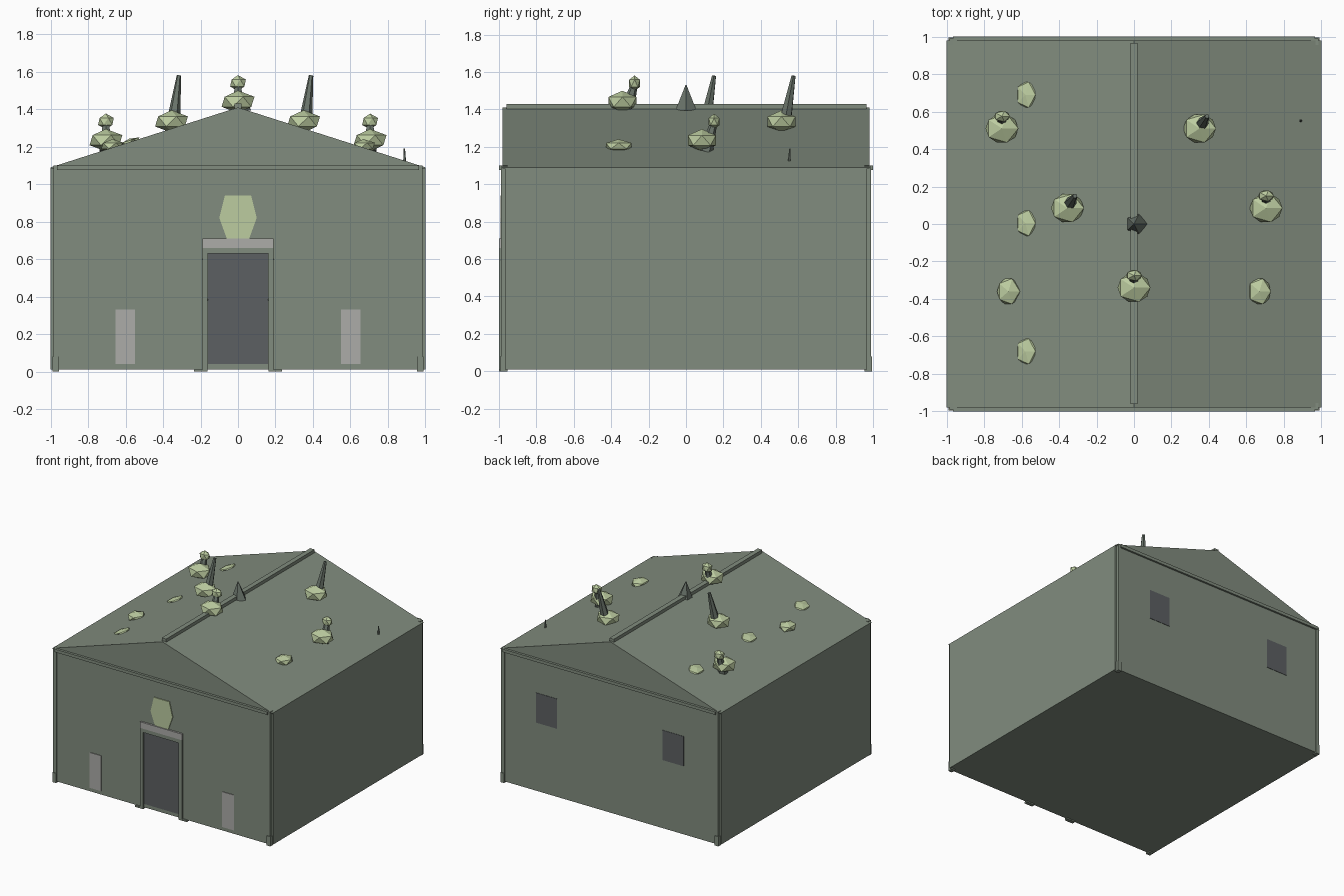
import bpy, bmesh, math
from mathutils import Vector

if "Cube" in bpy.data.objects:
    bpy.data.objects.remove(bpy.data.objects["Cube"])


def material(name, r, g, b):
    lin = [((c / 255 + 0.055) / 1.055) ** 2.4 for c in (r, g, b)]
    m = bpy.data.materials.new(name)
    m.diffuse_color = (*lin, 1)
    m.use_nodes = True
    m.node_tree.nodes["Principled BSDF"].inputs["Base Color"].default_value = m.diffuse_color
    return m


STONE = material("grey green stone", 129, 140, 126)
MOSS = material("pale moss", 188, 204, 160)
DARK = material("dark slate", 92, 96, 98)
PALE = material("pale grey stone", 172, 172, 168)
THORN = material("thorn green", 106, 116, 107)


def finish(name, bm, mat):
    bmesh.ops.recalc_face_normals(bm, faces=bm.faces)
    me = bpy.data.meshes.new(name)
    bm.to_mesh(me)
    bm.free()
    me.materials.append(mat)
    ob = bpy.data.objects.new(name, me)
    bpy.context.collection.objects.link(ob)
    return ob


def box(name, x0, x1, y0, y1, z0, z1, mat):
    bm = bmesh.new()
    bmesh.ops.create_cube(bm, size=1)
    for v in bm.verts:
        v.co = ((x0 + x1) / 2 + v.co.x * (x1 - x0),
                (y0 + y1) / 2 + v.co.y * (y1 - y0),
                (z0 + z1) / 2 + v.co.z * (z1 - z0))
    return finish(name, bm, mat)


def prism(name, profile, y0, y1, mat):
    """Extrude an (x, z) outline along y."""
    bm = bmesh.new()
    face = bm.faces.new([bm.verts.new((x, y0, z)) for x, z in profile])
    out = bmesh.ops.extrude_face_region(bm, geom=[face])["geom"]
    bmesh.ops.translate(bm, vec=(0, y1 - y0, 0),
                        verts=[g for g in out if isinstance(g, bmesh.types.BMVert)])
    return finish(name, bm, mat)


def blob(name, loc, size):
    bm = bmesh.new()
    bmesh.ops.create_icosphere(bm, subdivisions=1, radius=1)
    ob = finish(name, bm, MOSS)
    ob.location, ob.scale = loc, size
    return ob


def cone(name, a, b, r0, r1, mat=THORN, sides=6):
    a, b = Vector(a), Vector(b)
    bm = bmesh.new()
    bmesh.ops.create_cone(bm, cap_ends=True, segments=sides,
                          radius1=r0, radius2=r1, depth=(b - a).length)
    ob = finish(name, bm, mat)
    ob.location = (a + b) / 2
    ob.rotation_mode = 'QUATERNION'
    ob.rotation_quaternion = (b - a).to_track_quat('Z', 'Y')
    return ob


def roof_z(x):
    return 1.41 - 0.32 * abs(x)


# Walls and gabled roof
box("side_walls", -1, 1, -0.968, 0.968, 0.01, 1.09, STONE)
box("end_walls", -0.965, 0.965, -0.985, 0.985, 0.01, 1.09, STONE)
prism("gable_roof", [(-1, 1.085), (1, 1.085), (1, 1.09), (0, 1.41), (-1, 1.09)],
      -0.98, 0.98, STONE)
box("ridge_beam", -0.02, 0.02, -0.96, 0.965, 1.39, 1.43, STONE)

# Corner posts with feet, and eave beams at both ends
for s in (-1, 1):
    for t in (-1, 1):
        xs, ys = sorted((s * 0.955, s * 0.985)), sorted((t * 0.955, t * 0.99))
        box("corner_post", *xs, *ys, 0.01, 1.10, STONE)
        xs, ys = sorted((s * 0.955, s * 0.99)), sorted((t * 0.955, t * 0.995))
        box("post_foot", *xs, *ys, 0.0, 0.08, STONE)
    ys = sorted((s * 0.96, s * 1.0))
    box("eave_beam", -0.965, 0.965, *ys, 1.075, 1.10, STONE)

# Doorway
box("door", -0.16, 0.16, -0.99, -0.97, 0.04, 0.63, DARK)
box("door_header", -0.19, 0.19, -1.0, -0.97, 0.63, 0.66, STONE)
box("lintel", -0.19, 0.19, -1.0, -0.97, 0.66, 0.71, PALE)
for s in (-1, 1):
    box("door_post", *sorted((s * 0.162, s * 0.19)), -1.0, -0.97, 0.0, 0.65, STONE)
    box("door_post_foot", *sorted((s * 0.165, s * 0.235)), -1.0, -0.97, 0.0, 0.012, STONE)
    cone("door_vine", (s * 0.185, -0.993, 0.6), (s * 0.165, -0.993, 0.38), 0.006, 0.004)
    # Pale wall slabs in front, dark windows at the back
    box("wall_slab", *sorted((s * 0.55, s * 0.655)), -0.99, -0.98, 0.04, 0.33, PALE)
    box("back_window", *sorted((s * 0.48, s * 0.67)), 0.98, 0.988, 0.57, 0.815, DARK)

# Six-sided moss emblem over the door
prism("door_emblem", [(-0.06, 0.71), (0.06, 0.71), (0.1, 0.82), (0.07, 0.94),
                      (-0.07, 0.94), (-0.1, 0.82)], -0.992, -0.984, MOSS)

# Large moss clumps, each with a bud or a tall thorn
for x, y, tall in ((-0.705, 0.51, 0), (0.35, 0.51, 1), (-0.355, 0.085, 1),
                   (0.705, 0.085, 0), (0, -0.34, 0)):
    z = 1.235 if abs(x) > 0.5 else (1.335 if abs(x) > 0.2 else 1.44)
    blob("moss_clump", (x, y, z), (0.098, 0.088, 0.06))
    if tall:
        cone("tall_thorn", (x + 0.01, y + 0.02, z), (x + 0.04, y + 0.065, z + 0.245),
             0.036, 0.012)
    else:
        cone("bud_stem", (x, y + 0.02, z - 0.06), (x, y + 0.06, z + 0.08), 0.04, 0.02)
        blob("moss_bud", (x, y + 0.065, z + 0.1), (0.047, 0.034, 0.042))

# Small clumps and flat patches
for x in (-0.67, 0.67):
    blob("small_moss", (x, -0.36, 1.205), (0.068, 0.08, 0.036))
for y in (-0.68, 0.005, 0.69):
    ob = blob("moss_patch", (-0.575, y, roof_z(0.575)), (0.06, 0.08, 0.018))
    ob.rotation_euler = (0, -math.atan(0.32), 0)

# Ridge spike and eave thorn
cone("ridge_spike", (0.01, 0, 1.39), (0, 0, 1.53), 0.06, 0.003, sides=5)
cone("eave_thorn", (0.89, 0.55, 1.10), (0.888, 0.556, 1.19), 0.009, 0.004)
